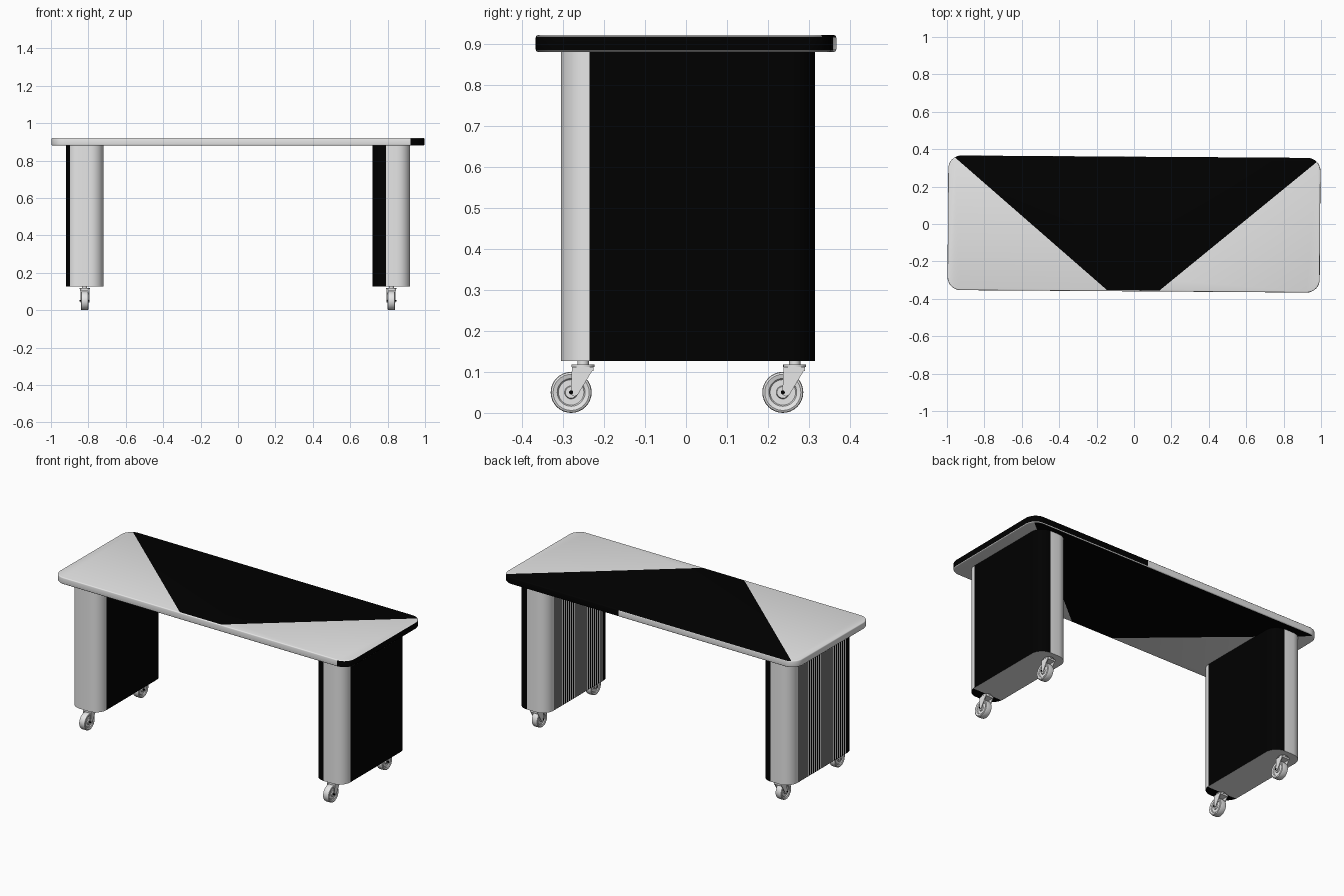
import bpy, bmesh, math
from mathutils import Vector, Matrix

cube = bpy.data.objects.get("Cube")
if cube:
    bpy.data.objects.remove(cube, do_unlink=True)


def make_material(name, value):
    m = bpy.data.materials.new(name)
    m.use_nodes = True
    colour = (value, value, value, 1)
    m.diffuse_color = colour
    m.node_tree.nodes["Principled BSDF"].inputs["Base Color"].default_value = colour
    return m


MATS = [make_material("light_grey", 0.8), make_material("black", 0.0)]
LIGHT, BLACK = range(2)


def finish(bm, name, loc=(0, 0, 0), angle=35):
    bmesh.ops.recalc_face_normals(bm, faces=bm.faces)
    mesh = bpy.data.meshes.new(name)
    bm.to_mesh(mesh)
    bm.free()
    for m in MATS:
        mesh.materials.append(m)
    ob = bpy.data.objects.new(name, mesh)
    bpy.context.collection.objects.link(ob)
    ob.location = loc
    bpy.ops.object.select_all(action='DESELECT')
    ob.select_set(True)
    bpy.context.view_layer.objects.active = ob
    bpy.ops.object.shade_smooth_by_angle(angle=math.radians(angle))
    return ob


def prism(points, direction):
    """Closed solid from a flat outline pushed along a direction."""
    bm = bmesh.new()
    face = bm.faces.new([bm.verts.new(p) for p in points])
    ext = bmesh.ops.extrude_face_region(bm, geom=[face], use_keep_orig=True)
    new = [g for g in ext["geom"] if isinstance(g, bmesh.types.BMVert)]
    bmesh.ops.translate(bm, verts=new, vec=direction)
    bmesh.ops.recalc_face_normals(bm, faces=bm.faces)
    return bm


def rounded_rect(w, d, r, steps):
    pts = []
    for i, (sx, sy) in enumerate([(1, 1), (-1, 1), (-1, -1), (1, -1)]):
        for k in range(steps + 1):
            a = math.pi / 2 * (i + k / steps)
            pts.append((sx * (w / 2 - r) + r * math.cos(a),
                        sy * (d / 2 - r) + r * math.sin(a), 0))
    return pts


def cut(bm, faces, co, no):
    """Add edges where a plane crosses the given faces."""
    edges = {e for f in faces for e in f.edges}
    verts = {v for f in faces for v in f.verts}
    bmesh.ops.bisect_plane(bm, geom=list(verts) + list(edges) + list(faces),
                           plane_co=co, plane_no=no)
    bm.normal_update()


# Table top: rounded slab with softened rims, cut along the two diagonals
bm = prism(rounded_rect(1.99, 0.72, 0.07, 8), (0, 0, 0.041))
rims = [e for e in bm.edges if abs(e.verts[0].co.z - e.verts[1].co.z) < 0.001]
bmesh.ops.bevel(bm, geom=rims, offset=0.006, segments=3, affect='EDGES', profile=0.5)
diagonals = [((-0.135, -0.36), (-0.972, 0.36)), ((0.132, -0.36), (0.995, 0.355))]
normals = [Vector((q[1] - p[1], p[0] - q[0], 0)).normalized() for p, q in diagonals]
for (p, q), n in zip(diagonals, normals):
    cut(bm, bm.faces[:], (*p, 0), n)
cut(bm, bm.faces[:], (0.2, 0, 0), (1, 0, 0))
for f in bm.faces:
    c, n = f.calc_center_median(), f.normal
    side = [(c - Vector((*p, 0))).dot(m) for (p, q), m in zip(diagonals, normals)]
    if abs(n.z) > 0.99 or (n.z > 0.5 and n.y > 0.2):
        black = side[0] > 0 and side[1] < 0
    else:
        black = abs(n.z) < 0.4 and (n.x > 0.05 or (n.y > 0.5 and c.x > 0.2))
    f.material_index = BLACK if black else LIGHT
top = finish(bm, "table_top", (0, 0, 0.88), 50)
top.rotation_euler.z = math.radians(-0.4)

# Panel legs: rounded columns, black along the sides, with fine upright
# stripes on the right-hand face and a black front end underneath
STRIPE = 0.01
for side, x in (("right", -0.82), ("left", 0.82)):
    bm = prism(rounded_rect(0.2, 0.62, 0.07, 8), (0, 0, 0.755))
    bm.normal_update()
    for i in range(-23, 24):
        faces = [f for f in bm.faces if f.normal.x < -0.99]
        cut(bm, faces, (0, i * STRIPE, 0), (0, 1, 0))
    cut(bm, [f for f in bm.faces if f.normal.z < -0.9], (0, -0.25, 0), (0, 1, 0))
    for f in bm.faces:
        n, c = f.normal, f.calc_center_median()
        if n.z < -0.9:
            black = c.y < -0.25
        elif n.x > 0.05:
            black = n.y > -0.05
        elif n.x < -0.99 and abs(n.y) < 0.05:
            black = math.floor(c.y / STRIPE) % 2 == 0
        else:
            # outer corner of the right leg is only half covered
            black = n.x < (-0.7 if side == "right" else -0.05) and n.y < 0.05
        f.material_index = BLACK if black else LIGHT
    finish(bm, side + "_leg", (x, 0.005, 0.126))


def lathe(profile, segments=32):
    """Revolve (along, radius) points about the x axis."""
    bm = bmesh.new()
    verts = [bm.verts.new((a, 0, r)) for a, r in profile]
    edges = [bm.edges.new(pair) for pair in zip(verts, verts[1:])]
    bmesh.ops.spin(bm, geom=verts + edges, cent=(0, 0, 0), axis=(1, 0, 0),
                   angle=2 * math.pi, steps=segments)
    bmesh.ops.remove_doubles(bm, verts=bm.verts, dist=0.0001)
    return bm


def disc(radius, height):
    bm = bmesh.new()
    bmesh.ops.create_cone(bm, cap_ends=True, segments=24, radius1=radius,
                          radius2=radius, depth=height)
    return bm


# Casters: wheel with recessed sides, tapered fork, axle, swivel plate and stem
half = [(0.018, 0), (0.018, 0.014), (0.012, 0.016), (0.012, 0.031),
        (0.017, 0.034), (0.02, 0.044), (0.018, 0.0485), (0.012, 0.05)]
wheel_profile = half + [(-a, r) for a, r in reversed(half)]
cheek = [(-0.02, 0.112), (0.032, 0.112), (0.03, 0.104), (-0.006, 0.044),
         (-0.014, 0.04), (-0.02, 0.043), (-0.023, 0.05)]
for side, x in (("right", -0.82), ("left", 0.82)):
    for end, y in (("front", -0.258), ("back", 0.258)):
        tag = f"{end}_{side}_"
        wheel_y = y - 0.022
        finish(lathe(wheel_profile), tag + "wheel", (x, wheel_y, 0.05))
        axle = disc(0.005, 0.054)
        bmesh.ops.rotate(axle, verts=axle.verts, matrix=Matrix.Rotation(math.pi / 2, 3, 'Y'))
        for f in axle.faces:
            f.material_index = BLACK
        finish(axle, tag + "axle", (x, wheel_y, 0.05))
        for label, dx in (("inner", -0.026), ("outer", 0.022)):
            pts = [(0, cy, cz) for cy, cz in cheek]
            finish(prism(pts, (0.004, 0, 0)), tag + label + "_fork", (x + dx, y, 0))
        crown = [(sx * 0.026, cy, 0) for sx, cy in ((-1, -0.02), (1, -0.02), (1, 0.032), (-1, 0.032))]
        finish(prism(crown, (0, 0, 0.01)), tag + "crown", (x, y, 0.102))
        finish(disc(0.028, 0.006), tag + "swivel_plate", (x, y + 0.007, 0.115))
        finish(disc(0.014, 0.012), tag + "stem", (x, y + 0.007, 0.122))
